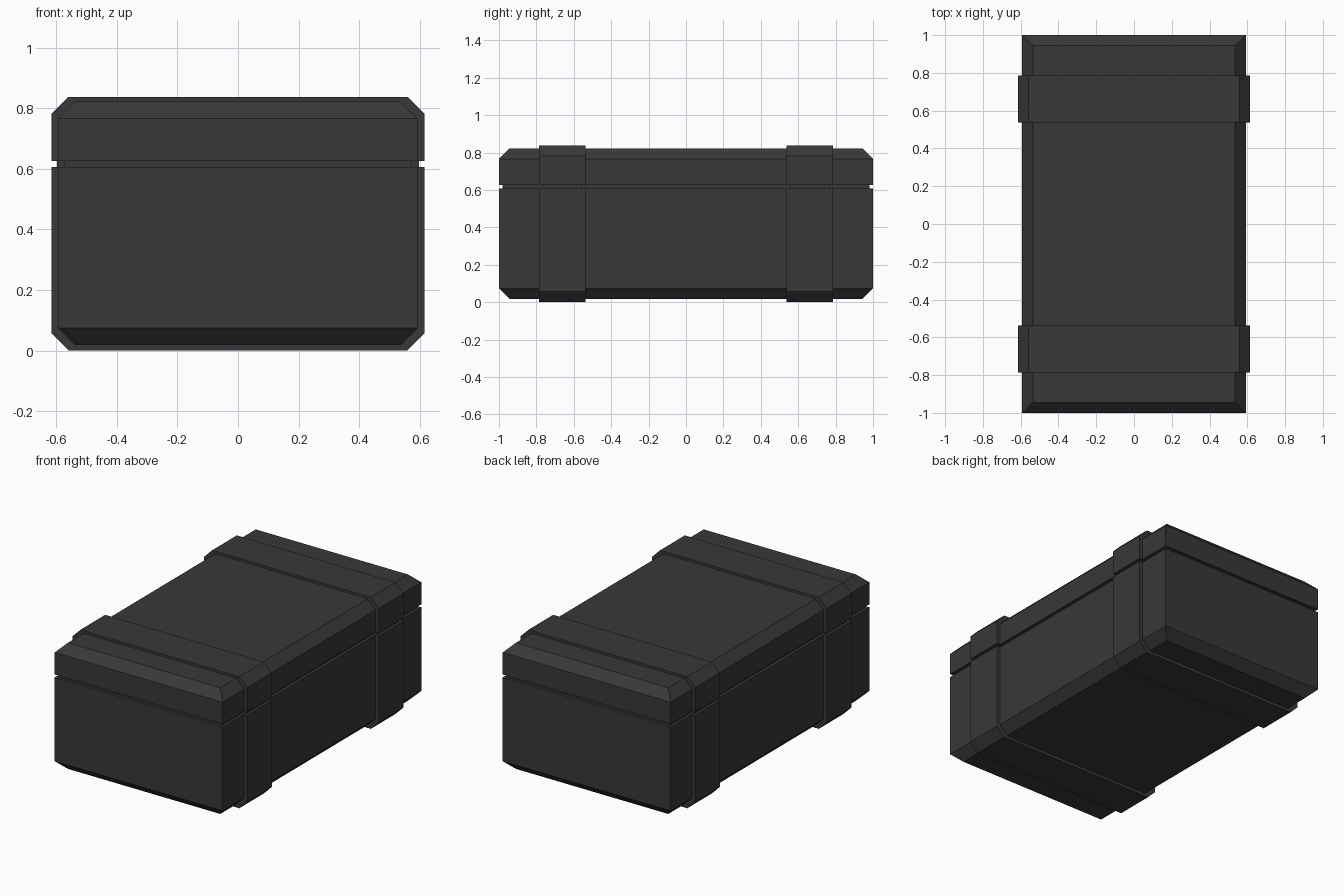
import bpy
import bmesh

if "Cube" in bpy.data.objects:
    bpy.data.objects.remove(bpy.data.objects["Cube"])

mat = bpy.data.materials.new("charcoal")
mat.diffuse_color = (0.04, 0.04, 0.04, 1)
mat.use_nodes = True
mat.node_tree.nodes["Principled BSDF"].inputs["Base Color"].default_value = mat.diffuse_color


def loft(name, rings, y=0.0):
    """Stack rectangular rings (half x, half y, z) into a closed, flat-shaded solid."""
    bm = bmesh.new()
    loops = [[bm.verts.new((sx * hx, y + sy * hy, z))
              for sx, sy in ((-1, -1), (1, -1), (1, 1), (-1, 1))]
             for hx, hy, z in rings]
    bm.faces.new(loops[0][::-1])
    bm.faces.new(loops[-1])
    for a, b in zip(loops, loops[1:]):
        for i in range(4):
            j = (i + 1) % 4
            bm.faces.new((a[i], a[j], b[j], b[i]))
    bmesh.ops.recalc_face_normals(bm, faces=bm.faces)
    me = bpy.data.meshes.new(name)
    bm.to_mesh(me)
    bm.free()
    me.materials.append(mat)
    ob = bpy.data.objects.new(name, me)
    bpy.context.collection.objects.link(ob)
    return ob


C = 0.056                  # chamfer size
SEAM_LO, SEAM_HI = 0.607, 0.626
GROOVE = 0.018             # depth of the seam under the lid


def case_half_pair(prefix, hx, hy, z0, z1, y=0.0, cy=0.0, gy=0.0):
    """Lower half with a recessed neck, and a lid above it."""
    loft(prefix + "_base", [
        (hx - C, hy - cy, z0), (hx, hy, z0 + C), (hx, hy, SEAM_LO),
        (hx - GROOVE, hy - gy, SEAM_LO), (hx - GROOVE, hy - gy, SEAM_HI)], y)
    loft(prefix + "_lid", [
        (hx, hy, SEAM_HI), (hx, hy, z1 - C), (hx - C, hy - cy, z1)], y)


# Main crate, chamfered on all top and bottom edges
case_half_pair("crate", 0.592, 1.0, 0.018, 0.822, cy=C, gy=GROOVE)

# Raised straps wrapping around the crate
for side, label in ((-1, "front_strap"), (1, "back_strap")):
    case_half_pair(label, 0.615, 0.124, 0.0, 0.838, y=side * 0.662, gy=GROOVE)
